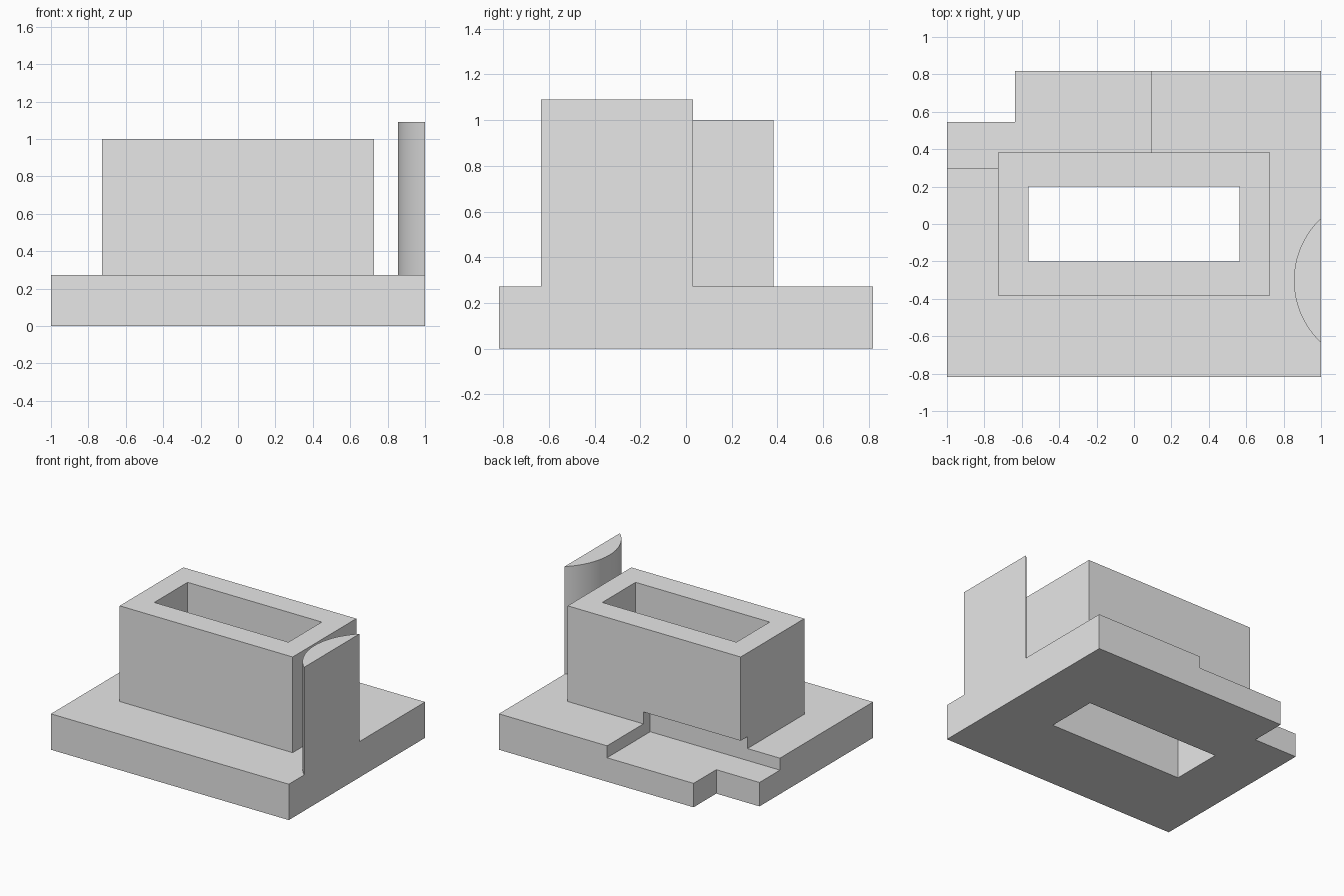
import bpy, bmesh, math

default = bpy.data.objects.get("Cube")
if default:
    bpy.data.objects.remove(default, do_unlink=True)

U = 1 / 11                      # model's design unit
BASE_TOP = 3 * U
BOX_TOP = 1.0
PILLAR_TOP = 12 * U
BACK = 9 * U

grey = bpy.data.materials.new("light grey")
grey.use_nodes = True
grey.diffuse_color = (0.8, 0.8, 0.8, 1)
grey.node_tree.nodes["Principled BSDF"].inputs["Base Color"].default_value = (0.8, 0.8, 0.8, 1)


def prism(name, outline, z0, z1):
    """Extrude a flat outline from z0 up to z1."""
    bm = bmesh.new()
    face = bm.faces.new([bm.verts.new((x, y, z0)) for x, y in outline])
    up = bmesh.ops.extrude_face_region(bm, geom=[face])["geom"]
    bmesh.ops.translate(bm, vec=(0, 0, z1 - z0),
                        verts=[v for v in up if isinstance(v, bmesh.types.BMVert)])
    bmesh.ops.recalc_face_normals(bm, faces=bm.faces)
    mesh = bpy.data.meshes.new(name)
    bm.to_mesh(mesh)
    bm.free()
    mesh.materials.append(grey)
    obj = bpy.data.objects.new(name, mesh)
    bpy.context.collection.objects.link(obj)
    return obj


def block(name, x0, x1, y0, y1, z0, z1):
    return prism(name, [(x0, y0), (x1, y0), (x1, y1), (x0, y1)], z0, z1)


def combine(body, tool, operation):
    mod = body.modifiers.new(tool.name, 'BOOLEAN')
    mod.operation, mod.solver, mod.object = operation, 'EXACT', tool
    tool.hide_render = True
    tool.hide_set(True)
    bpy.context.view_layer.objects.active = body
    bpy.ops.object.modifier_apply(modifier=mod.name)
    bpy.data.objects.remove(tool, do_unlink=True)


# Base plate with a notched back corner
body = prism("base_with_housing",
             [(-1, -BACK), (1, -BACK), (1, BACK), (-7 * U, BACK),
              (-7 * U, 6 * U), (-1, 6 * U)], 0, BASE_TOP)

# Rectangular housing, started inside the plate for a clean union
combine(body, block("housing", -8 * U, 8 * U, -0.382, 0.382, U, BOX_TOP), 'UNION')

# Pillar: a slice of a cylinder flush with the plate's left side
radius, cx, cy = 5 * U, 0.855 + 5 * U, -0.302
half = math.acos((cx - 1) / radius)
steps = 32
arc = [math.pi - half + 2 * half * i / steps for i in range(steps + 1)]
combine(body, prism("pillar", [(cx + radius * math.cos(a), cy + radius * math.sin(a))
                               for a in arc], U, PILLAR_TOP), 'UNION')

# Opening through the housing and plate
combine(body, block("opening", -0.564, 0.564, -0.2, 0.2, -1, 2), 'DIFFERENCE')

# Channel across the back corner, undercutting the housing
combine(body, block("channel", -2, U, 0.3, 2, 2 * U, 4 * U), 'DIFFERENCE')

# Smooth the curved pillar, keep all other edges sharp
bpy.ops.object.select_all(action='DESELECT')
body.select_set(True)
bpy.context.view_layer.objects.active = body
bpy.ops.object.shade_smooth_by_angle(angle=math.radians(25))
